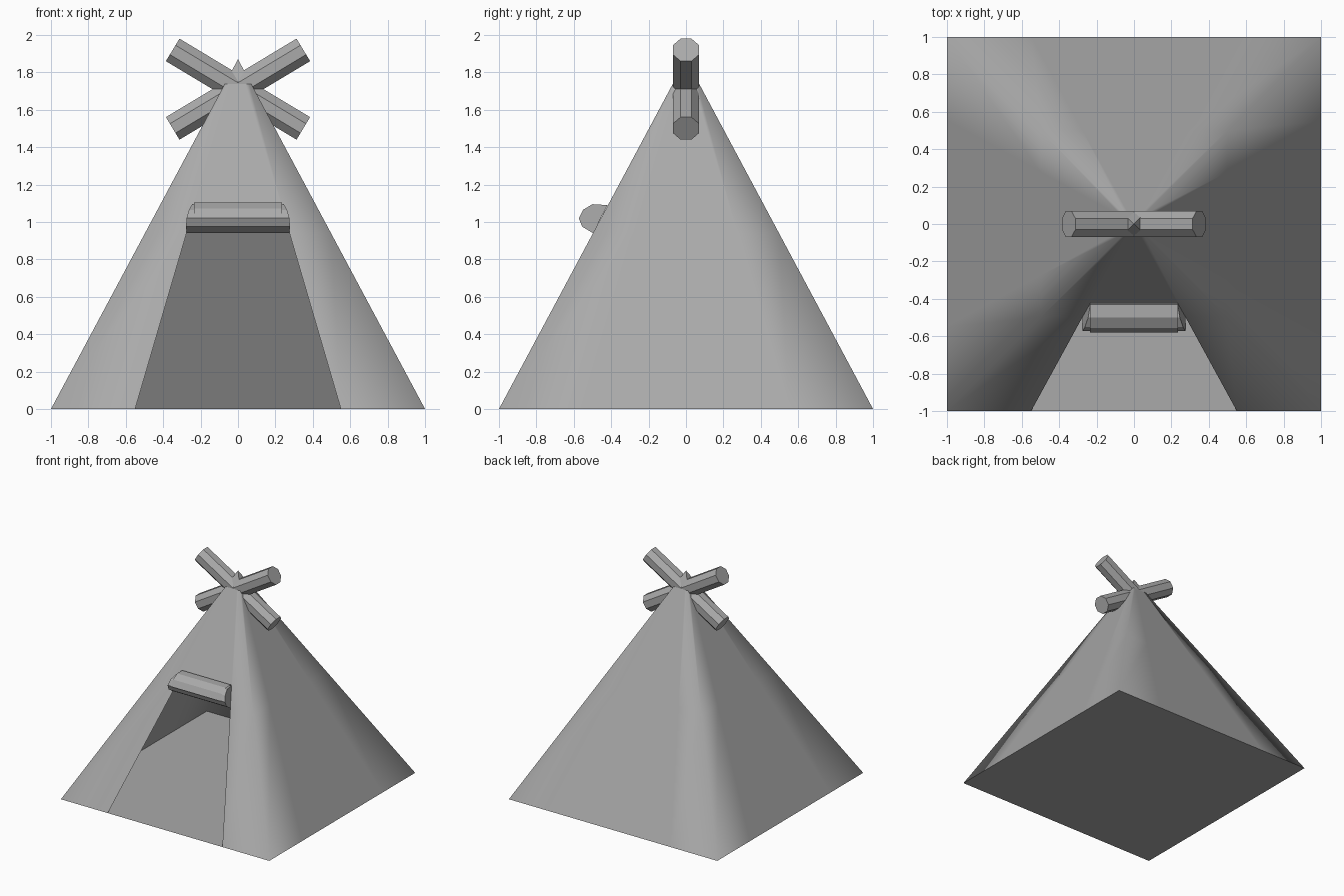
import bpy, bmesh, math
from mathutils import Matrix

if "Cube" in bpy.data.objects:
    bpy.data.objects.remove(bpy.data.objects["Cube"])

APEX = 1.87
DOOR_TOP = 0.94
DOOR_LOW, DOOR_HIGH = 0.55, 0.275

grey = bpy.data.materials.new("canvas grey")
grey.diffuse_color = (0.4, 0.4, 0.4, 1)
grey.use_nodes = True
grey.node_tree.nodes["Principled BSDF"].inputs["Base Color"].default_value = grey.diffuse_color


def finish(name, bm, smooth=False):
    mesh = bpy.data.meshes.new(name)
    bm.to_mesh(mesh)
    bm.free()
    mesh.materials.append(grey)
    obj = bpy.data.objects.new(name, mesh)
    bpy.context.collection.objects.link(obj)
    for p in mesh.polygons:
        p.use_smooth = smooth
    return obj


# Canvas shell: four sides, each a centre panel and two strips, front one with a doorway
bm = bmesh.new()


def side_ring(z, inner):
    half = 1 - z / APEX
    return [(-half, -half, z), (-inner, -half, z), (inner, -half, z), (half, -half, z)]


levels = [(0, DOOR_LOW), (DOOR_TOP, DOOR_HIGH), (1.78, 0.026)]
for turn in range(4):
    rot = Matrix.Rotation(turn * math.pi / 2, 3, 'Z')
    rings = [[bm.verts.new(rot @ bm.verts.new(c).co) for c in side_ring(z, w)] for z, w in levels]
    for row, (low, high) in enumerate(zip(rings, rings[1:])):
        for i in range(3):
            if turn == 0 and row == 0 and i == 1:
                continue
            bm.faces.new((low[i], low[i + 1], high[i + 1], high[i]))
    tip = bm.verts.new((0, 0, APEX))
    bm.faces.new(rings[-1] + [tip])
bmesh.ops.delete(bm, geom=[v for v in bm.verts if not v.link_faces], context='VERTS')
bmesh.ops.remove_doubles(bm, verts=bm.verts[:], dist=0.0005)
for f in bm.faces:
    f.normal_update()
for e in bm.edges:
    if min(v.co.z for v in e.verts) > 1.77:
        e.smooth = False
finish("tent_canvas", bm, True)

# Floor
bm = bmesh.new()
bm.faces.new([bm.verts.new(c) for c in ((-1, 1, 0), (1, 1, 0), (1, -1, 0), (-1, -1, 0))])
finish("tent_floor", bm)

# Rolled door flap: wide inner curl with closed ends, narrower outer sheet; (y, z, half width)
curl = [(-0.42, 1.09, 0.232), (-0.50, 1.095, 0.245), (-0.55, 1.065, 0.262),
        (-0.573, 1.02, 0.275), (-0.555, 0.975, 0.278), (-0.497, 0.94, 0.275)]
outer = [(-0.425, 1.085, 0.235), (-0.43, 1.105, 0.235), (-0.50, 1.105, 0.235),
         (-0.555, 1.073, 0.235), (-0.58, 1.02, 0.235)]
for name, path, caps in (("door_flap_roll", curl, True), ("door_flap_outer", outer, False)):
    bm = bmesh.new()
    left = [bm.verts.new((-w, y, z)) for y, z, w in path]
    right = [bm.verts.new((w, y, z)) for y, z, w in path]
    for i in range(len(path) - 1):
        bm.faces.new((left[i], left[i + 1], right[i + 1], right[i]))
    if caps:
        bm.faces.new(left[::-1])
        bm.faces.new(right)
    finish(name, bm)

# Crossed octagonal poles
for name, sign in (("pole_rising_right", 1), ("pole_rising_left", -1)):
    bm = bmesh.new()
    bmesh.ops.create_cone(bm, cap_ends=True, segments=8, radius1=0.076, radius2=0.076, depth=0.815,
                          matrix=Matrix.Rotation(math.pi / 8, 4, 'Z'))
    tilt = Matrix.Rotation(sign * math.radians(59), 4, 'Y')
    bmesh.ops.transform(bm, verts=bm.verts[:], matrix=Matrix.Translation((0, 0, 1.71)) @ tilt)
    finish(name, bm)
